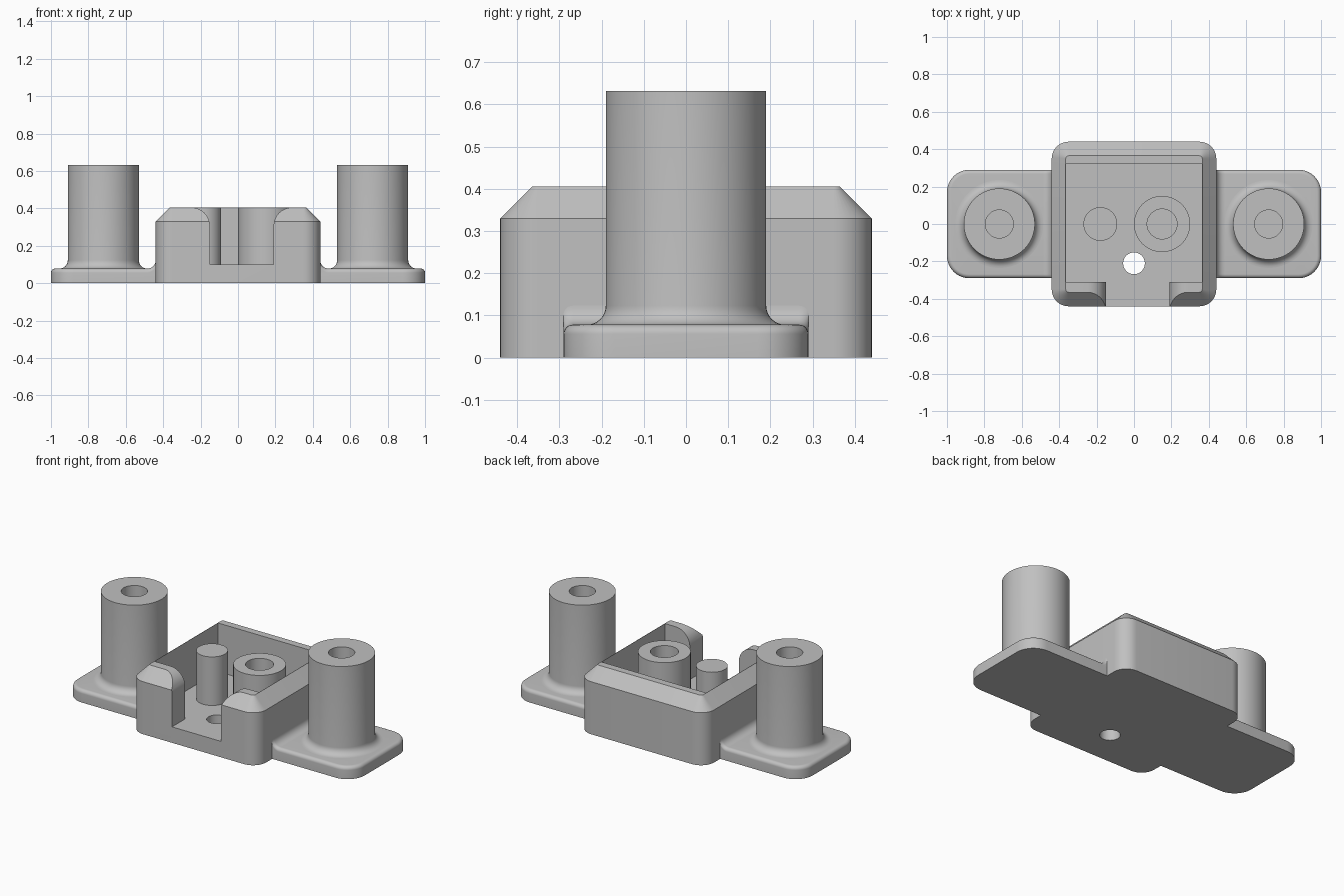
import bpy, bmesh, math

if "Cube" in bpy.data.objects:
    bpy.data.objects.remove(bpy.data.objects["Cube"])

grey = bpy.data.materials.new("plain grey")
grey.diffuse_color = (0.53, 0.53, 0.53, 1)
grey.use_nodes = True
grey.node_tree.nodes["Principled BSDF"].inputs["Base Color"].default_value = grey.diffuse_color


def stack(name, rings, mirror=False):
    """Closed solid that joins equal-length rings of points, capped at both ends."""
    bm = bmesh.new()
    loops = [[bm.verts.new(p) for p in ring] for ring in rings]
    n = len(loops[0])
    for a, b in zip(loops, loops[1:]):
        for i in range(n):
            j = (i + 1) % n
            bm.faces.new((a[i], a[j], b[j], b[i]))
    bm.faces.new(loops[0][::-1])
    bm.faces.new(loops[-1])
    bmesh.ops.recalc_face_normals(bm, faces=bm.faces)
    mesh = bpy.data.meshes.new(name)
    bm.to_mesh(mesh)
    bm.free()
    ob = bpy.data.objects.new(name, mesh)
    bpy.context.collection.objects.link(ob)
    mesh.materials.append(grey)
    if mirror:
        ob.modifiers.new("both sides", 'MIRROR')
    return ob


def rounded(x0, x1, y, z, r_left, r_right, steps=10):
    """Rectangle ring with separate corner radii on its left and right ends."""
    pts = []
    for k, (cx, sy, r) in enumerate(((x1, 1, r_right), (x0, 1, r_left),
                                     (x0, -1, r_left), (x1, -1, r_right))):
        sx = 1 if cx == x1 else -1
        for i in range(steps + 1 if r else 1):
            a = math.pi / 2 * (k + i / steps)
            dx, dy = (r * math.cos(a), r * math.sin(a)) if r else (0, 0)
            pts.append((cx - sx * r + dx, sy * (y - r) + dy, z))
    return pts


def lathe(name, x, y, profile, mirror=False, n=64):
    rings = [[(x + r * math.cos(2 * math.pi * i / n), y + r * math.sin(2 * math.pi * i / n), z)
              for i in range(n)] for r, z in profile]
    return stack(name, rings, mirror)


def smooth(ob):
    bpy.ops.object.select_all(action='DESELECT')
    bpy.context.view_layer.objects.active = ob
    ob.select_set(True)
    bpy.ops.object.shade_smooth_by_angle(angle=math.radians(28))


def cut(ob, cutter):
    mod = ob.modifiers.new("cut", 'BOOLEAN')
    mod.operation, mod.solver, mod.object = 'DIFFERENCE', 'EXACT', cutter
    bpy.context.view_layer.objects.active = ob
    bpy.ops.object.modifier_apply(modifier=mod.name)
    bpy.data.objects.remove(cutter)


FLOOR, TOP = 0.10, 0.405
PLATE, EDGE, FILLET = 0.078, 0.022, 0.045
quarter = [math.pi / 2 * i / 8 for i in range(9)]

# Housing with rounded corners and a chamfered rim
housing = stack("housing", [rounded(-h, h, h, z, r, r) for h, z, r in
                            ((0.44, 0, 0.09), (0.44, 0.33, 0.09), (0.365, TOP, 0.015))])

# Open cavity
cut(housing, stack("cavity_cutter", [
    [(x, y, z) for x, y in ((-.363, -.31), (.363, -.31), (.363, .32), (-.363, .32))]
    for z in (FLOOR, 0.6)]))

# Front opening, its upper corners rounded outward
R = 0.10
right = [(0.19 + R - R * math.cos(a), TOP - R + R * math.sin(a)) for a in quarter]
left = [(-0.15 - R + R * math.cos(a), TOP - R + R * math.sin(a)) for a in quarter]
outline = ([(-0.15, FLOOR), (0.19, FLOOR)] + right + [(0.19 + R, 0.6), (-0.15 - R, 0.6)]
           + left[::-1])
cut(housing, stack("opening_cutter", [[(x, y, z) for x, z in outline] for y in (-0.6, -0.2)]))

# Hole through the floor
cut(housing, lathe("hole_cutter", 0, -0.21, [(0.058, -0.1), (0.058, 0.3)]))

# Peg and hollow boss inside the cavity
peg = lathe("peg", -0.18, 0, [(0.09, 0.09), (0.09, TOP)])
boss = lathe("boss", 0.15, 0, [(0.08, 0.101), (0.08, TOP), (0.15, TOP), (0.15, 0.09)])

# Side mounting plates with softened top edges
rings = [rounded(0.42, 1.0, 0.29, 0, 0, 0.12)]
for a in quarter:
    d = EDGE * (1 - math.cos(a))
    rings.append(rounded(0.42, 1.0 - d, 0.29 - d, PLATE - EDGE + EDGE * math.sin(a), 0, 0.12 - d))
plates = stack("mounting_plates", rings, True)

# Fillets where the plates meet the housing


def section(x, z):
    arc = [(0.29 - EDGE + EDGE * math.cos(a), z - EDGE + EDGE * math.sin(a)) for a in quarter]
    pts = [(0.29, 0.03)] + arc + [(-y, h) for y, h in arc[::-1]] + [(-0.29, 0.03)]
    return [(x, y, h) for y, h in pts]


sections = [section(0.44 + FILLET * (1 - math.sin(a)), PLATE + FILLET * (1 - math.cos(a)))
            for a in quarter]
sections.append(section(0.42, PLATE + FILLET))
wall_fillets = stack("wall_fillets", sections, True)

# Hollow posts flaring into the plates
profile = [(0.075, 0.10), (0.075, 0.632), (0.19, 0.632)]
profile += [(0.19 + FILLET * (1 - math.cos(a)), PLATE + FILLET * (1 - math.sin(a)))
            for a in quarter]
profile.append((0.19 + FILLET, 0.05))
posts = lathe("posts", 0.72, 0, profile, True)

for part in (housing, peg, boss, plates, wall_fillets, posts):
    smooth(part)
